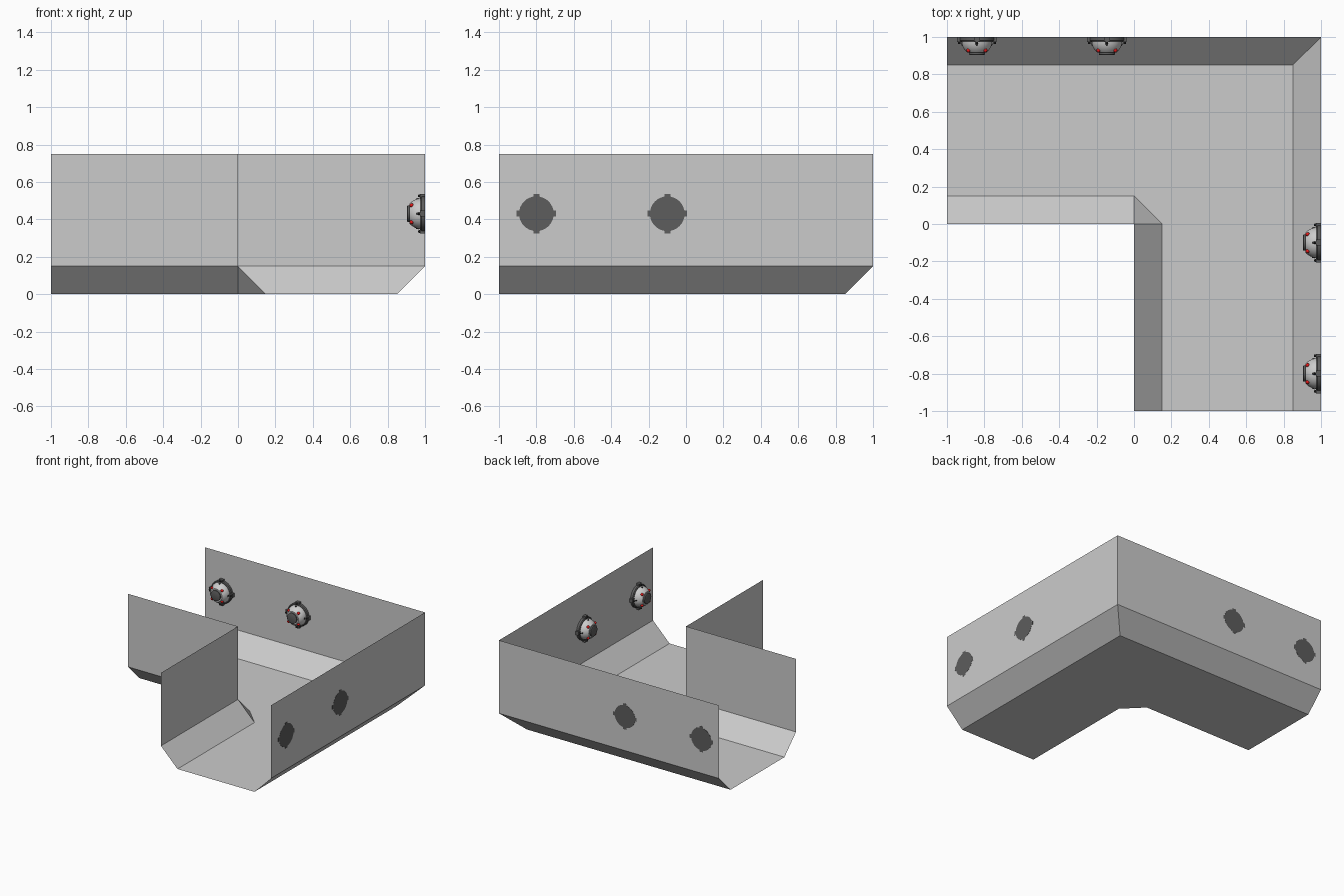
import bpy, bmesh
from math import pi, cos, sin, radians
from mathutils import Matrix, Vector

if "Cube" in bpy.data.objects:
    bpy.data.objects.remove(bpy.data.objects["Cube"])

def material(name, rgb):
    m = bpy.data.materials.new(name)
    m.diffuse_color = (*rgb, 1)
    m.use_nodes = True
    m.node_tree.nodes["Principled BSDF"].inputs["Base Color"].default_value = m.diffuse_color
    return m

DARK = material("dark_metal", (0.11, 0.11, 0.11))
BLACK = material("black_metal", (0.03, 0.03, 0.03))
WHITE = material("dome_white", (0.75, 0.75, 0.75))
RED = material("red_light", (0.8, 0.01, 0.01))

def finish(bm, name, mat=None, matrix=None, smooth=False):
    me = bpy.data.meshes.new(name)
    bm.to_mesh(me)
    bm.free()
    ob = bpy.data.objects.new(name, me)
    bpy.context.collection.objects.link(ob)
    if mat:
        me.materials.append(mat)
    if matrix:
        ob.matrix_world = matrix
    if smooth:
        bpy.ops.object.select_all(action='DESELECT')
        ob.select_set(True)
        bpy.context.view_layer.objects.active = ob
        bpy.ops.object.shade_smooth_by_angle(angle=radians(35))
    return ob

def sheet(name, *faces):
    bm = bmesh.new()
    for f in faces:
        bm.faces.new([bm.verts.new(p) for p in f])
    bmesh.ops.remove_doubles(bm, verts=bm.verts, dist=1e-5)
    return finish(bm, name)

def wall(a, b):
    return [(*a, B), (*b, B), (*b, H), (*a, H)]

def slope(a, b, fb, fa):
    return [(*a, B), (*b, B), (*fb, 0), (*fa, 0)]

# L-shaped channel: thin walls, sloped skirts and floor
H, B = 0.75, 0.15
sheet("outer_walls", wall((-1, 1), (1, 1)), wall((1, 1), (1, -1)))
sheet("inner_walls", wall((0, -1), (0, 0)), wall((0, 0), (-1, 0)))
sheet("outer_slopes",
      slope((-1, 1), (1, 1), (1 - B, 1 - B), (-1, 1 - B)),
      slope((1, 1), (1, -1), (1 - B, -1), (1 - B, 1 - B)))
sheet("inner_slopes",
      slope((0, -1), (0, 0), (B, 0), (B, -1)),
      slope((0, 0), (-1, 0), (-1, B), (0, B)),
      [(0, 0, B), (0, B, 0), (B, 0, 0)])
sheet("floor", [(x, y, 0) for x, y in ((-1, B), (0, B), (B, 0), (B, -1),
                                       (1 - B, -1), (1 - B, 1 - B), (-1, 1 - B))])

def lathe(profile, name, mat, matrix, n=32):
    bm = bmesh.new()
    rings = [[bm.verts.new((r * cos(2 * pi * i / n), r * sin(2 * pi * i / n), z))
              for i in range(n)] for r, z in profile]
    for p, q in zip(rings, rings[1:]):
        for i in range(n):
            j = (i + 1) % n
            bm.faces.new((p[i], p[j], q[j], q[i]))
    bm.faces.new(rings[0][::-1])
    bm.faces.new(rings[-1])
    return finish(bm, name, mat, matrix, True)

DOME_R, DOME_Z = 0.082, 0.02

def on_dome(angle, tilt):
    d = Vector((cos(angle) * sin(tilt), sin(angle) * sin(tilt), cos(tilt)))
    return Matrix.Translation(d * DOME_R + Vector((0, 0, DOME_Z))) @ d.to_track_quat('Z', 'Y').to_matrix().to_4x4()

def lamp(matrix):
    # base ring, dome and end cap
    lathe([(0.093, -0.001), (0.093, 0.018), (0.087, 0.024)], "lamp_base", DARK, matrix)
    arc = [radians(a) for a in range(90, 31, -10)]
    lathe([(DOME_R * sin(a), DOME_Z + DOME_R * cos(a)) for a in arc],
          "lamp_dome", WHITE, matrix)
    lathe([(0.043, 0.084), (0.043, 0.094), (0.039, 0.096)], "lamp_cap", DARK, matrix)
    tabs, bolts, reds = bmesh.new(), bmesh.new(), bmesh.new()
    for i in range(4):
        a = i * pi / 2
        # clamp tab with a bolt on it
        rot = Matrix.Rotation(a, 4, 'Z')
        bmesh.ops.create_cube(tabs, size=1, matrix=rot @ Matrix.Translation((0.093, 0, 0.0125))
                              @ Matrix.Diagonal((0.026, 0.032, 0.027, 1)))
        bmesh.ops.create_cone(bolts, cap_ends=True, segments=8, radius1=0.008, radius2=0.006,
                              depth=0.014, matrix=rot @ Matrix.Translation((0.095, 0, 0.03)))
        # small dark stud on the dome
        bmesh.ops.create_cone(bolts, cap_ends=True, segments=8, radius1=0.007, radius2=0.007,
                              depth=0.006, matrix=on_dome(a, radians(75)))
        # red light between the tabs
        bmesh.ops.create_uvsphere(reds, u_segments=12, v_segments=8, radius=0.011,
                                  matrix=on_dome(a + pi / 4, radians(51)))
    finish(tabs, "lamp_tabs", DARK, matrix)
    finish(bolts, "lamp_bolts", BLACK, matrix)
    finish(reds, "lamp_red_lights", RED, matrix, True)

# two lamps on each outer wall, facing inwards
for y in (-0.8, -0.1):
    lamp(Matrix.Translation((1, y, 0.43)) @ Matrix.Rotation(-pi / 2, 4, 'Y'))
for x in (-0.84, -0.145):
    lamp(Matrix.Translation((x, 1, 0.43)) @ Matrix.Rotation(pi / 2, 4, 'X'))
